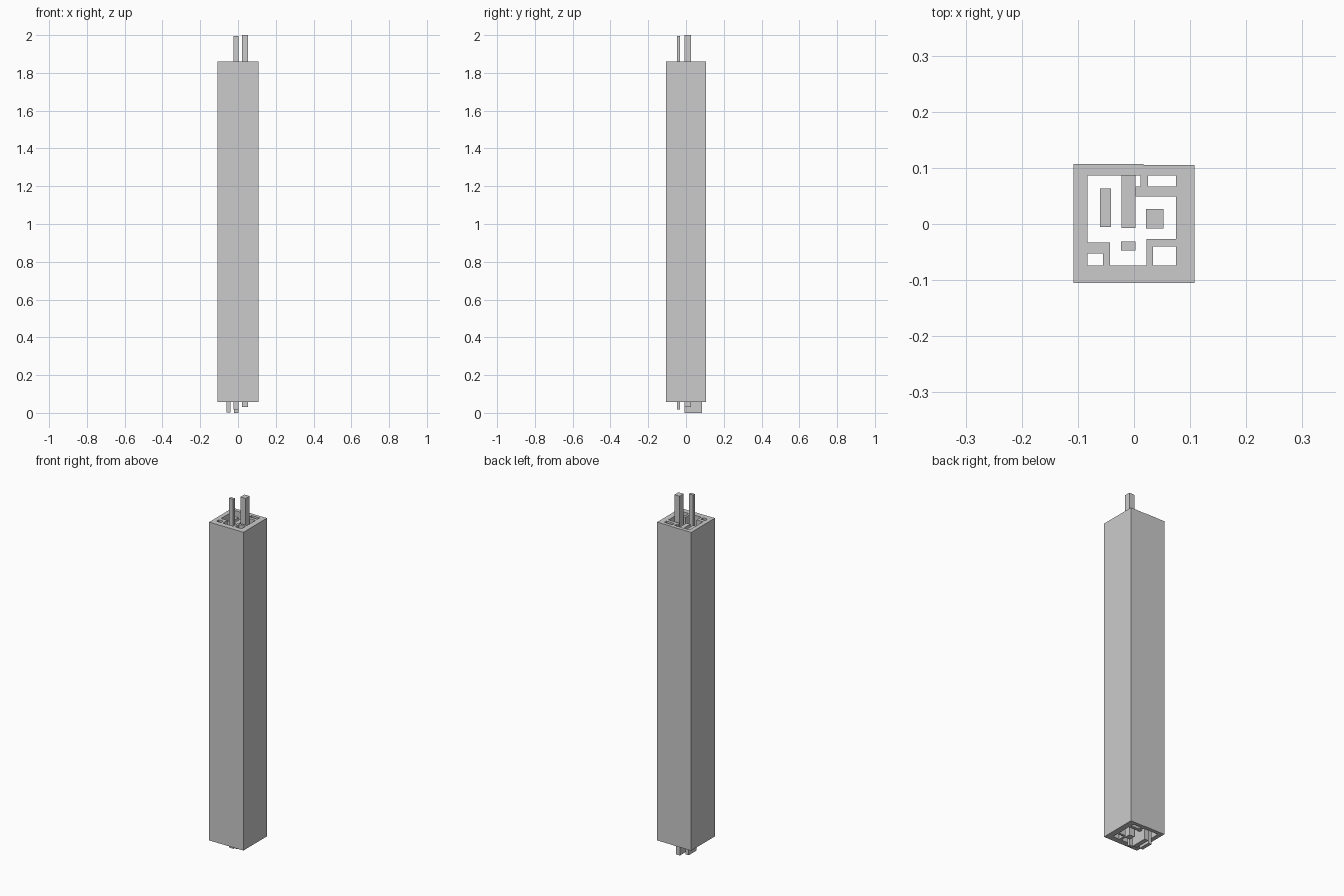
import bpy

if "Cube" in bpy.data.objects:
    bpy.data.objects.remove(bpy.data.objects["Cube"])


def prism(name, loops, z0, z1):
    """Extrude closed 2D loops (first outer, rest holes) from z0 to z1."""
    cu = bpy.data.curves.new(name, 'CURVE')
    cu.dimensions = '2D'
    cu.fill_mode = 'BOTH'
    cu.extrude = (z1 - z0) / 2
    for pts in loops:
        sp = cu.splines.new('POLY')
        sp.points.add(len(pts) - 1)
        for p, (x, y) in zip(sp.points, pts):
            p.co = (x, y, 0, 1)
        sp.use_cyclic_u = True
    ob = bpy.data.objects.new(name, cu)
    ob.location.z = (z0 + z1) / 2
    bpy.context.collection.objects.link(ob)
    bpy.ops.object.select_all(action='DESELECT')
    ob.select_set(True)
    bpy.context.view_layer.objects.active = ob
    bpy.ops.object.convert(target='MESH')
    ob = bpy.context.object
    for f in ob.data.polygons:
        f.use_smooth = False
    return ob


def rect(x0, x1, y0, y1):
    return [(x0, y0), (x1, y0), (x1, y1), (x0, y1)]


# Outer profile with a tiny step in the back wall
outer = [(-.1075, -.105), (.1075, -.105), (.1075, .105), (.017, .105),
         (.017, .107), (-.1075, .107)]

# Main cavity, running around the three corner chambers
cavity = [(-.043, -.074), (.022, -.074), (.022, -.027), (.075, -.027),
          (.075, .049), (.003, .049), (.003, .067), (.012, .067),
          (.012, .086), (-.083, .086), (-.083, -.033), (-.043, -.033)]

# Closed corner chambers
chambers = [rect(.025, .075, .067, .086),
            rect(-.083, -.055, -.074, -.053),
            rect(.034, .075, -.074, -.040)]

prism("tower_shell", [outer, cavity] + chambers, .058, 1.86)

# Inner columns: name, footprint, bottom and top
for name, r, z0, z1 in [
        ("left_column", (-.061, -.041, -.005, .063), .003, 1.84),
        ("back_column", (-.022, .003, -.007, .086), 0, 1.84),
        ("square_column", (.021, .053, -.008, .027), .032, 2.0),
        ("front_column", (-.023, .003, -.047, -.031), .018, 1.996)]:
    prism(name, [rect(*r)], z0, z1)
